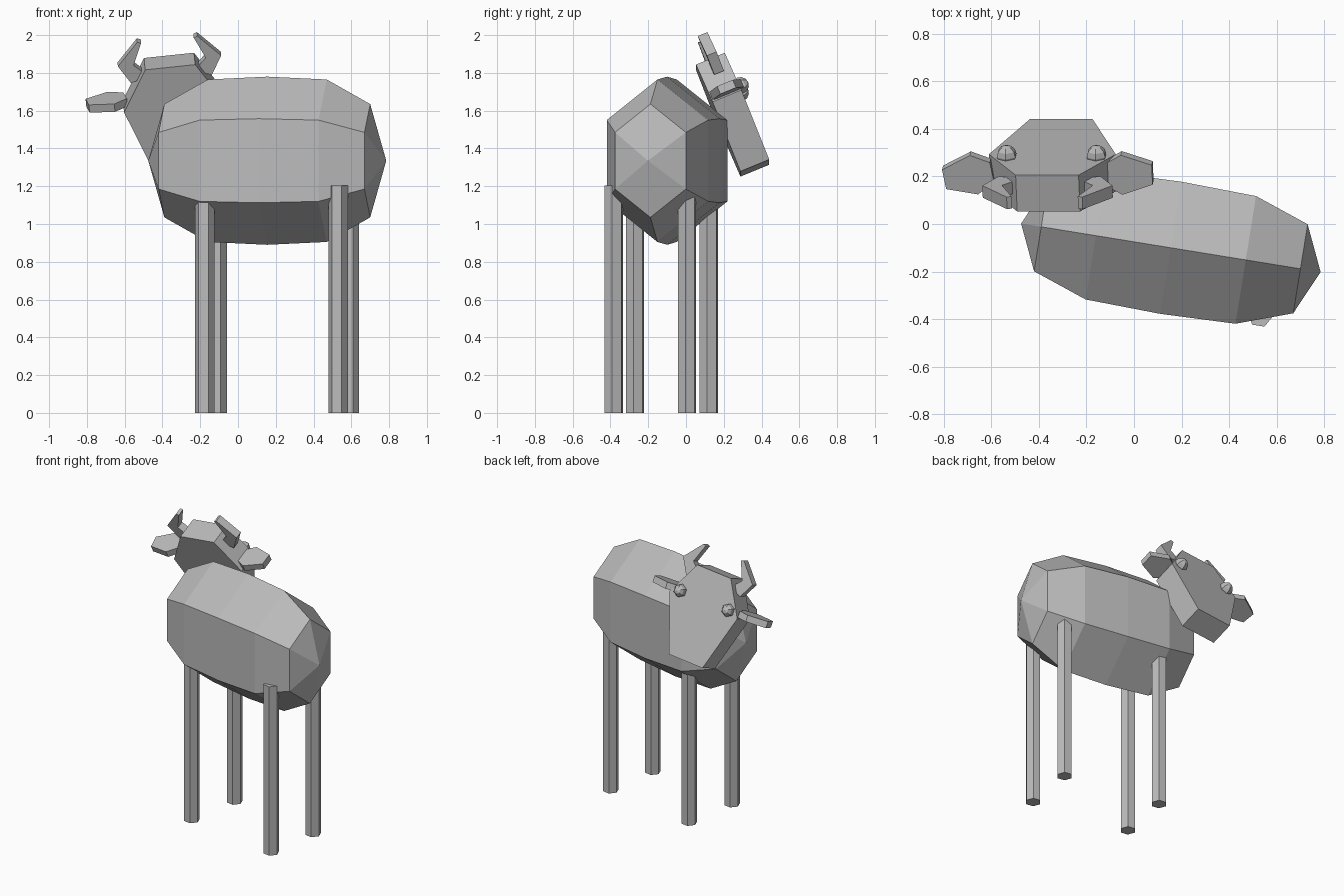
import bpy
import bmesh
from math import radians, sin, cos, pi
from mathutils import Matrix, Vector, Euler

cube = bpy.data.objects.get("Cube")
if cube:
    bpy.data.objects.remove(cube, do_unlink=True)

grey = bpy.data.materials.new("plain_grey")
grey.use_nodes = True
colour = (0.5, 0.5, 0.5, 1)
grey.diffuse_color = colour
grey.node_tree.nodes["Principled BSDF"].inputs["Base Color"].default_value = colour


def finish(name, bm, matrix):
    """Turn a bmesh into a flat shaded object placed by a matrix."""
    bmesh.ops.recalc_face_normals(bm, faces=bm.faces)
    mesh = bpy.data.meshes.new(name)
    bm.to_mesh(mesh)
    bm.free()
    mesh.materials.append(grey)
    obj = bpy.data.objects.new(name, mesh)
    obj.matrix_world = matrix
    bpy.context.collection.objects.link(obj)
    return obj


def plate(name, outline, thickness, matrix):
    """Extrude an outline drawn in local x-z along local y."""
    bm = bmesh.new()
    face = bm.faces.new([bm.verts.new((x, -thickness / 2, z)) for x, z in outline])
    grown = bmesh.ops.extrude_face_region(bm, geom=[face])["geom"]
    moved = [v for v in grown if isinstance(v, bmesh.types.BMVert)]
    bmesh.ops.translate(bm, verts=moved, vec=(0, thickness, 0))
    return finish(name, bm, matrix)


def hexagon(scale=1.0):
    """Six-sided outline with a short crown and a long muzzle."""
    half = [(0.133, 0.23), (0.268, 0), (0.133, -0.385)]
    pts = half + [(-x, z) for x, z in reversed(half)]
    return [(x * scale, z * scale) for x, z in pts]


# Body: six-sided barrel lofted along its length, pointed at both ends
yaw = Matrix.Rotation(radians(-9.2), 4, "Z")
body_frame = Matrix.Translation((0.155, -0.1, 1.335)) @ yaw
half_profile = [(0.552, 0.30), (0.319, 0.43)]
profile = [(-x, r) for x, r in half_profile] + [(0, 0.445)] + half_profile[::-1]
bm = bmesh.new()
rings = []
for x, r in profile:
    rings.append([bm.verts.new((x, 0.73 * r * sin(k * pi / 3), r * cos(k * pi / 3)))
                  for k in range(6)])
for a, b in zip(rings, rings[1:]):
    for k in range(6):
        n = (k + 1) % 6
        bm.faces.new((a[k], a[n], b[n], b[k]))
for ring, x in ((rings[0], -0.638), (rings[-1], 0.638)):
    tip = bm.verts.new((x, 0, 0))
    for k in range(6):
        bm.faces.new((ring[k], ring[(k + 1) % 6], tip))
finish("body", bm, body_frame)

# Legs: hexagonal posts
height = 1.205
legs = {
    "front_leg_near": (-0.175, -0.27),
    "front_leg_far": (-0.11, 0.12),
    "hind_leg_near": (0.53, -0.383),
    "hind_leg_far": (0.59, 0.005),
}
for name, (x, y) in legs.items():
    bm = bmesh.new()
    bmesh.ops.create_cone(bm, cap_ends=True, segments=6, radius1=0.052,
                          radius2=0.052, depth=height,
                          matrix=Matrix.Rotation(pi / 2, 4, "Z"))
    # turn a corner onto the local x axis
    turn = max(bm.verts, key=lambda v: v.co.x).co
    if abs(turn.y) > 0.01:
        bmesh.ops.rotate(bm, verts=bm.verts, matrix=Matrix.Rotation(pi / 6, 3, "Z"))
    finish(name, bm, Matrix.Translation((x, y, height / 2)) @ yaw)

# Head: tilted hexagonal slab
head_frame = (Matrix.Translation((-0.34, 0.217, 1.65))
              @ Euler((radians(22.5), radians(-6), 0)).to_matrix().to_4x4())
plate("head", hexagon(), 0.165, head_frame)

# Horns, ears and eyes on both sides of the head
horn = [(0.12, 0.165), (0.215, 0.135), (0.275, 0.238),
        (0.16, 0.364), (0.14, 0.357), (0.192, 0.235)]
for side, s, ear_x, ear_turn in (("left", 1, 0.295, 0), ("right", -1, -0.329, 9)):
    plate(side + "_horn", [(s * x, z) for x, z in horn], 0.055,
          head_frame @ Matrix.Translation((0, 0.011, 0)))

    # lay the outline flat with its long end pointing outward
    out = Vector((s, 0, 0))
    along = Matrix.Rotation(radians(ear_turn), 3, "Z") @ out
    up = Vector((0, 0, 1))
    axes = Matrix((up.cross(along), up, -along)).transposed().to_4x4()
    plate(side + "_ear", hexagon(0.335), 0.045,
          head_frame @ Matrix.Translation((ear_x, 0.01, 0.03)) @ axes)

    bm = bmesh.new()
    bmesh.ops.create_uvsphere(bm, u_segments=6, v_segments=6, radius=0.045)
    finish(side + "_eye", bm, head_frame @ Matrix.Translation((s * 0.19, 0.09, 0.032))
           @ Matrix.Rotation(-pi / 2, 4, "X"))
